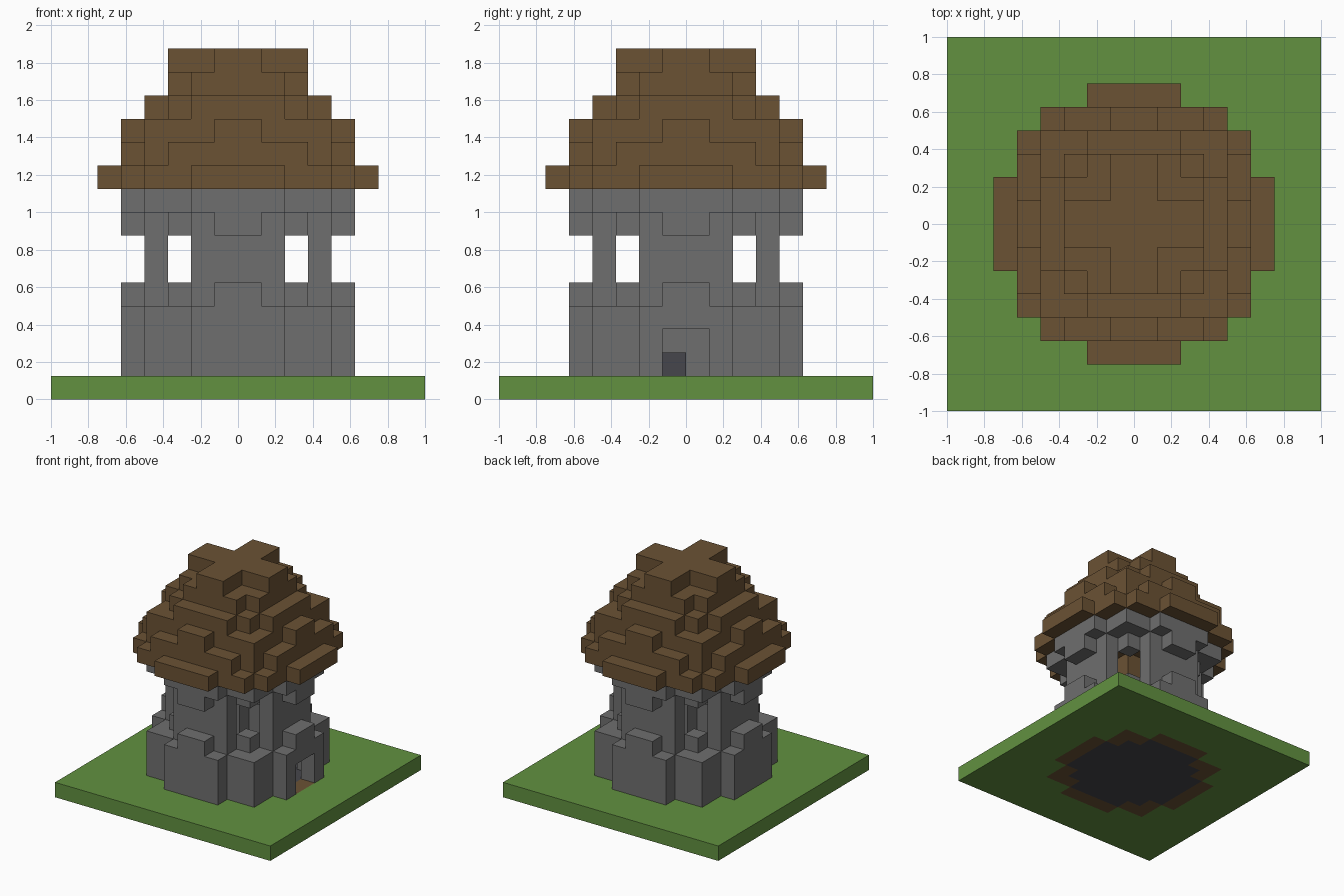
import bpy
import bmesh
from mathutils import Vector

CELL = 0.125  # edge length of one block

cube = bpy.data.objects.get("Cube")
if cube:
    bpy.data.objects.remove(cube)


def material(name, rgb):
    linear = [((c / 255 + 0.055) / 1.055) ** 2.4 for c in rgb] + [1.0]
    mat = bpy.data.materials.new(name)
    mat.use_nodes = True
    mat.diffuse_color = linear
    bsdf = mat.node_tree.nodes["Principled BSDF"]
    bsdf.inputs["Base Color"].default_value = linear
    bsdf.inputs["Roughness"].default_value = 1.0
    return mat


GREEN = material("grass green", (98, 145, 64))
GREY = material("stone grey", (111, 111, 111))
BROWN = material("thatch brown", (107, 82, 52))
DARK = material("dark slate", (70, 70, 76))


def plan(*half_widths):
    """Block positions of a symmetric plan: half width of each row from the middle out."""
    return {(x, y) for r, w in enumerate(half_widths)
            for x in range(-w, w) for y in (r, -r - 1)}


def disc(radius):
    """Block positions whose centres lie inside a circle."""
    span = range(-radius, radius)
    return {(x, y) for x in span for y in span
            if (x + 0.5) ** 2 + (y + 0.5) ** 2 <= radius ** 2}


blocks = {}  # block position -> part name


def layer(part, cells, *levels):
    for z in levels:
        for x, y in cells:
            blocks[x, y, z] = part


# Ground slab, with the foundation ring and floor let into it
layer("ground", plan(*[8] * 8), 0)
layer("foundation", disc(5), 0)
layer("floor", disc(4), 0)

# Stone tower: wide base, narrow window storey, wide top course
ring = disc(4) - disc(3)
ledge = plan(5, 4, 3, 2, 1) - disc(3)
layer("lower_wall", disc(5) - disc(4), 1, 2, 3)
layer("sill_course", ledge, 4)
layer("window_wall", ring, 5, 6)
layer("lintel_course", ledge, 7)
layer("top_course", disc(5) - disc(4), 8)

# Diagonal windows and the doorway
for z in (5, 6):
    for x in (-3, 2):
        for y in (-3, 2):
            del blocks[x, y, z]
for z in (1, 2):
    for y in (-1, 0):
        del blocks[4, y, z]

# Dark block standing inside, opposite the door
layer("hearth", {(-4, -1)}, 1)

# Stepped hollow roof
layer("roof", disc(6) - disc(4), 9)
layer("roof", plan(5, 5, 5, 4, 3) - disc(4), 10)
layer("roof", plan(5, 4, 4, 4, 1) - disc(3), 11)
layer("roof", disc(4) - disc(3), 12)
layer("roof", disc(3) - disc(1), 13)
layer("roof_cap", plan(3, 1, 1), 14)


def build(part, mat):
    """Make one mesh from the exposed block sides of a part."""
    bm = bmesh.new()
    for pos in [p for p, name in blocks.items() if name == part]:
        centre = Vector(pos) + Vector((0.5, 0.5, 0.5))
        for axis in range(3):
            for sign in (-1, 1):
                n = Vector((0, 0, 0))
                n[axis] = sign
                if tuple(int(a + b) for a, b in zip(pos, n)) in blocks:
                    continue
                u = Vector((0, 0, 0))
                u[(axis + 1) % 3] = 0.5
                v = n.cross(u)
                mid = centre + n * 0.5
                corners = (mid - u - v, mid + u - v, mid + u + v, mid - u + v)
                bm.faces.new([bm.verts.new(c * CELL) for c in corners])
    bmesh.ops.remove_doubles(bm, verts=bm.verts[:], dist=0.001)
    mesh = bpy.data.meshes.new(part)
    bm.to_mesh(mesh)
    bm.free()
    mesh.materials.append(mat)
    bpy.context.collection.objects.link(bpy.data.objects.new(part, mesh))


colours = {"ground": GREEN, "foundation": BROWN, "roof": BROWN, "roof_cap": BROWN,
           "floor": DARK, "hearth": DARK}
for part in dict.fromkeys(blocks.values()):
    build(part, colours.get(part, GREY))
